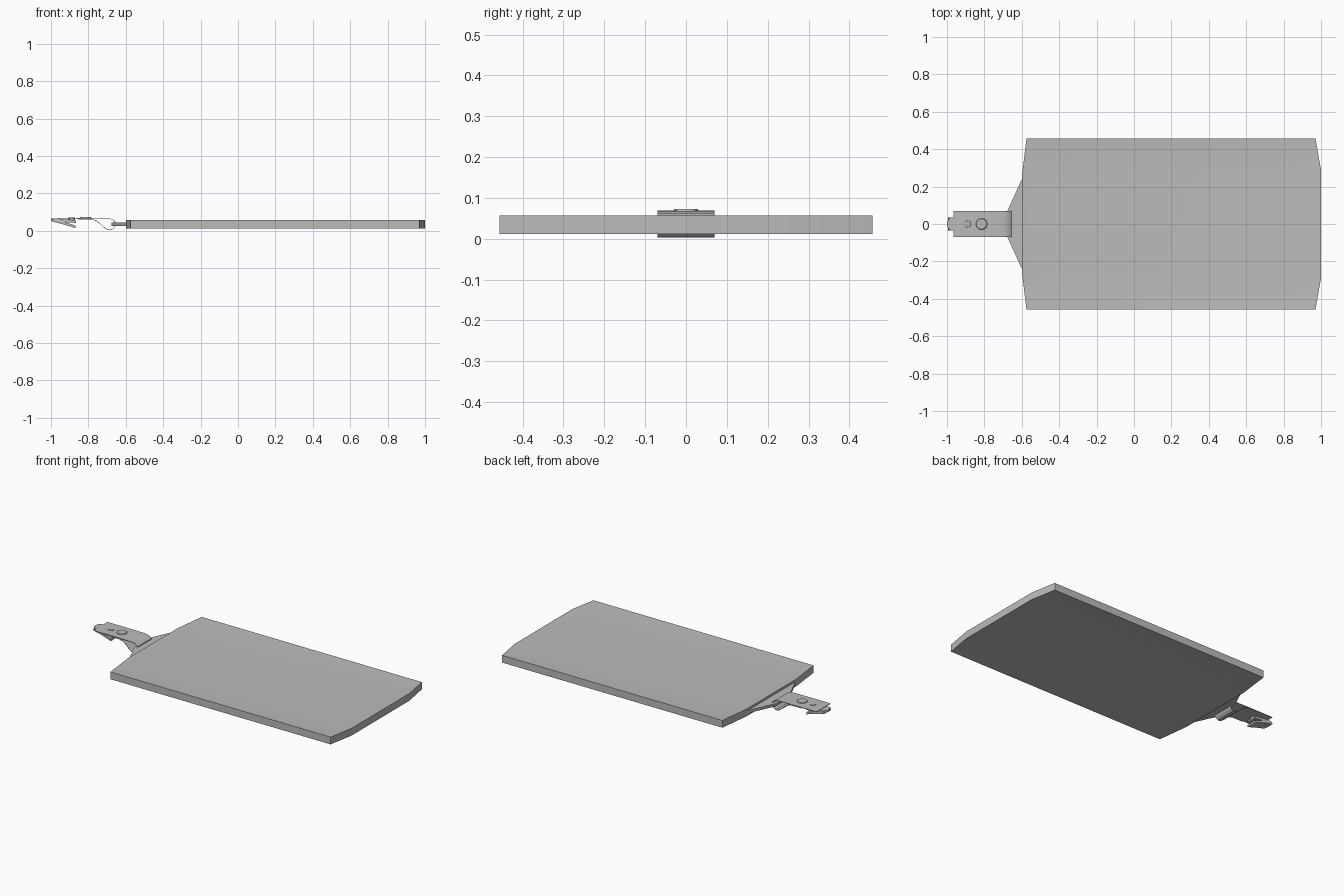
import bpy, bmesh, math

if "Cube" in bpy.data.objects:
    bpy.data.objects.remove(bpy.data.objects["Cube"])

grey = bpy.data.materials.new("plain grey")
grey.diffuse_color = (0.5, 0.5, 0.5, 1)
grey.use_nodes = True
grey.node_tree.nodes["Principled BSDF"].inputs["Base Color"].default_value = grey.diffuse_color


def finish(bm, name, smooth=True):
    bmesh.ops.recalc_face_normals(bm, faces=bm.faces[:])
    me = bpy.data.meshes.new(name)
    bm.to_mesh(me)
    bm.free()
    me.materials.append(grey)
    ob = bpy.data.objects.new(name, me)
    bpy.context.collection.objects.link(ob)
    bpy.ops.object.select_all(action='DESELECT')
    ob.select_set(True)
    bpy.context.view_layer.objects.active = ob
    if smooth:
        bpy.ops.object.shade_smooth_by_angle(angle=math.radians(35))
    return ob


def extrude(name, pts, vec, smooth=True):
    """Closed outline of 3D points pushed along vec."""
    bm = bmesh.new()
    f = bm.faces.new([bm.verts.new(p) for p in pts])
    r = bmesh.ops.extrude_face_region(bm, geom=[f])
    bmesh.ops.translate(bm, vec=vec, verts=[v for v in r['geom'] if isinstance(v, bmesh.types.BMVert)])
    return finish(bm, name, smooth)


def side_part(name, xz, half_w):
    """Side profile extruded across the width."""
    return extrude(name, [(x, -half_w, z) for x, z in xz], (0, 2 * half_w, 0))


def disc(name, x, z0, z1, r, r_top, segs=20):
    bm = bmesh.new()
    bmesh.ops.create_cone(bm, cap_ends=True, segments=segs, radius1=r, radius2=r_top, depth=z1 - z0)
    bmesh.ops.translate(bm, vec=(x, 0, (z0 + z1) / 2), verts=bm.verts[:])
    return finish(bm, name)


# badge holder: octagonal slab with a shallow dished panel on both faces
half = [(-0.60, 0.25), (-0.575, 0.457), (0.97, 0.457), (1.0, 0.29)]
outline = half + [(x, -y) for x, y in reversed(half)]
bm = bmesh.new()
rings = []
panel = [(-0.50, 0.25), (-0.50, 0.40), (0.90, 0.40), (0.90, 0.29)]
panel += [(x, -y) for x, y in reversed(panel)]
for pts, z in ((panel, 0.016), (outline, 0.011), (outline, 0.057), (panel, 0.052)):
    rings.append([bm.verts.new((x, y, z)) for x, y in pts])
for a, b in zip(rings, rings[1:]):
    for i in range(8):
        j = (i + 1) % 8
        bm.faces.new((a[i], a[j], b[j], b[i]))
bm.faces.new(rings[0])
bm.faces.new(rings[-1])
finish(bm, "badge_holder")

# tapered tab the strap loops through
tab = [(-0.595, 0.25), (-0.675, 0.075), (-0.675, -0.075), (-0.595, -0.25)]
extrude("holder_tab", [(x, y, 0.026) for x, y in tab], (0, 0, 0.017))

# thin strap: flat run, then a teardrop loop around the tab, back to the snap
path = [(-0.965, 0.067), (-0.80, 0.067), (-0.70, 0.066), (-0.672, 0.061), (-0.656, 0.047),
        (-0.655, 0.030), (-0.664, 0.013), (-0.680, 0.004), (-0.698, 0.006), (-0.718, 0.019),
        (-0.738, 0.039), (-0.758, 0.054), (-0.785, 0.062), (-0.86, 0.063)]
t = 0.0015
bm = bmesh.new()
rows = []
for i, (x, z) in enumerate(path):
    x0, z0 = path[max(i - 1, 0)]
    x1, z1 = path[min(i + 1, len(path) - 1)]
    d = math.hypot(x1 - x0, z1 - z0)
    nx, nz = -(z1 - z0) / d * t, (x1 - x0) / d * t
    rows.append([bm.verts.new(p) for p in ((x + nx, -0.07, z + nz), (x + nx, 0.07, z + nz),
                                          (x - nx, 0.07, z - nz), (x - nx, -0.07, z - nz))])
for a, b in zip(rows, rows[1:]):
    for i in range(4):
        j = (i + 1) % 4
        bm.faces.new((a[i], a[j], b[j], b[i]))
bm.faces.new(rows[0])
bm.faces.new(rows[-1])
finish(bm, "strap")

# snap button and clip rivet
disc("snap_button", -0.815, 0.060, 0.073, 0.036, 0.028)
disc("clip_rivet", -0.89, 0.050, 0.072, 0.021, 0.017)

# clip: two jaws opening towards the badge, and a rounded nose
side_part("clip_upper_jaw", [(-0.985, 0.065), (-0.87, 0.057), (-0.865, 0.042), (-0.93, 0.046), (-0.995, 0.05)], 0.035)
side_part("clip_lower_jaw", [(-0.995, 0.055), (-0.93, 0.047), (-0.87, 0.028), (-0.868, 0.013), (-0.93, 0.033), (-0.99, 0.048)], 0.035)
nose = [(-0.95, -0.035), (-0.985, -0.031), (-1.0, -0.015), (-1.0, 0.015), (-0.985, 0.031), (-0.95, 0.035)]
extrude("clip_nose", [(x, y, 0.052) for x, y in nose], (0, 0, 0.013))
